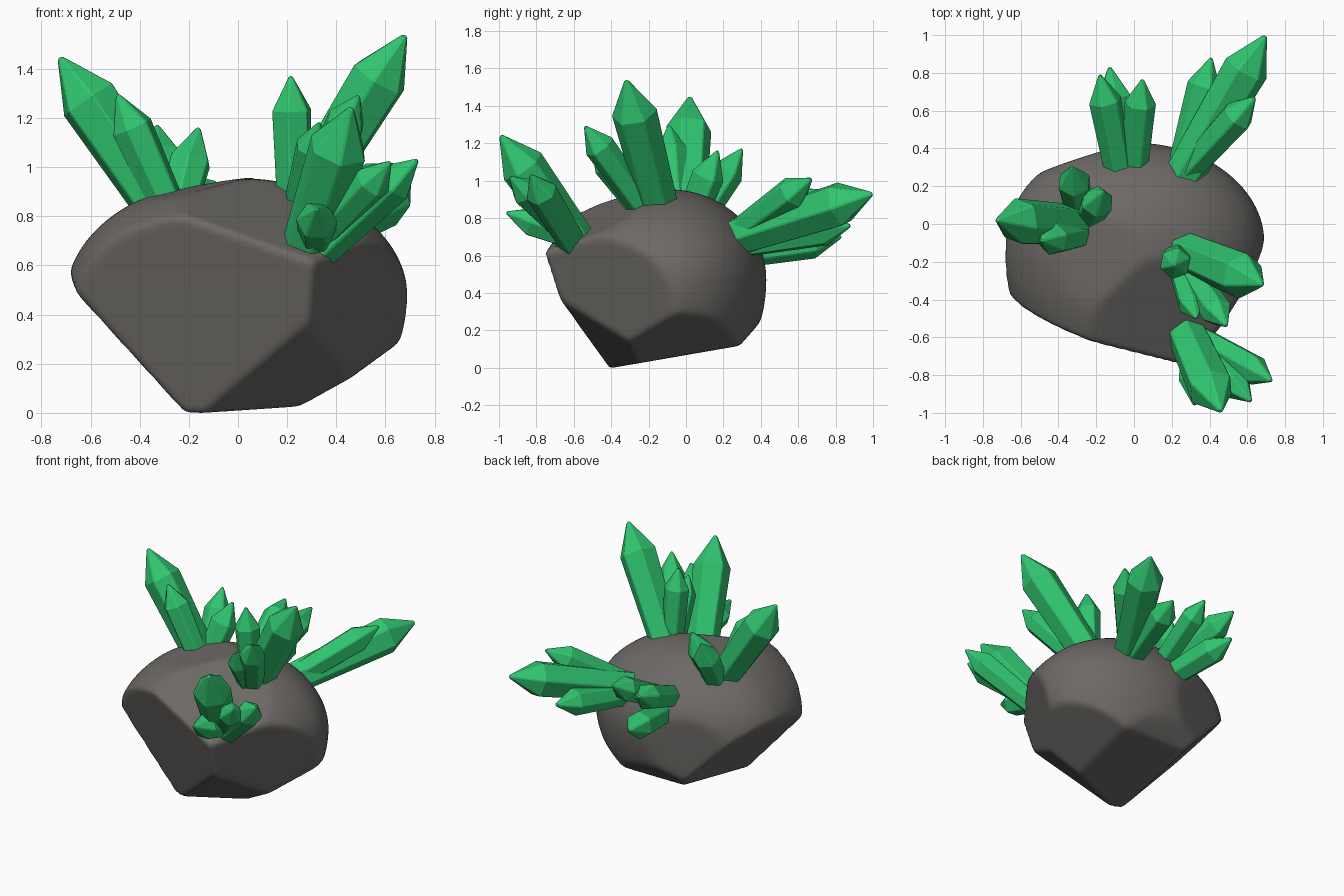
import bpy, bmesh, math
from mathutils import Vector

if "Cube" in bpy.data.objects:
    bpy.data.objects.remove(bpy.data.objects["Cube"])

green = bpy.data.materials.new("green_crystal")
green.diffuse_color = (0.03, 0.56, 0.16, 1)
green.use_nodes = True
green.node_tree.nodes["Principled BSDF"].inputs["Base Color"].default_value = green.diffuse_color
stone = bpy.data.materials.new("stone")
stone.diffuse_color = (0.15, 0.14, 0.13, 1)
stone.use_nodes = True
stone.node_tree.nodes["Principled BSDF"].inputs["Base Color"].default_value = stone.diffuse_color


def add_object(name, bm, mat):
    bmesh.ops.recalc_face_normals(bm, faces=bm.faces)
    me = bpy.data.meshes.new(name)
    bm.to_mesh(me)
    bm.free()
    me.materials.append(mat)
    ob = bpy.data.objects.new(name, me)
    bpy.context.collection.objects.link(ob)
    return ob


# Boulder: lopsided ellipsoid chipped by flat planes with softened edges
CENTER = Vector((0, -0.1, 0.47))
CUTS = [  # outward normal, point on the plane
    ((-0.32, -0.90, -0.27), (0.12, -0.715, 0.69)),  # front
    ((0.82, -0.53, -0.23), (0.35, -0.68, 0.60)),    # front right
    ((0.28, -0.59, -0.76), (0.34, -0.58, 0.31)),    # lower front
    ((0.0, 0.17, -0.985), (-0.10, -0.40, 0.0)),     # base
    ((0.50, 0.10, -0.86), (0.25, -0.30, 0.02)),     # lower right
    ((-0.72, 0.15, -0.66), (-0.665, -0.30, 0.51)),  # lower left
    ((-0.30, 0.93, -0.05), (-0.15, 0.385, 0.42)),   # back
    ((0.0, 0.75, -0.66), (0.0, 0.35, 0.19)),        # lower back
    ((0.20, -0.44, 0.88), (0.15, -0.22, 0.92)),     # upper front
    ((-0.20, -0.06, 0.98), (-0.20, -0.15, 0.91)),   # top
]
planes = []
for n, p in CUTS:
    n = Vector(n).normalized()
    planes.append((n, n.dot(Vector(p) - CENTER)))

SHARP = 90
bm = bmesh.new()
bmesh.ops.create_icosphere(bm, subdivisions=6, radius=1)
for v in bm.verts:
    d = v.co.normalized()
    ax = 0.69 if d.x > 0 else 0.70
    ay = 0.53 if d.y > 0 else 0.80
    az = 0.485 if d.z > 0 else 0.65
    inv = [math.sqrt((d.x / ax) ** 2 + (d.y / ay) ** 2 + (d.z / az) ** 2)]
    inv += [max(0, n.dot(d) / dist) for n, dist in planes]
    top = max(inv)
    soft = top * sum((i / top) ** SHARP for i in inv) ** (1 / SHARP)
    v.co = CENTER + d / soft
low = min(v.co.z for v in bm.verts)
for v in bm.verts:
    v.co.z -= low * max(0, 1 - v.co.z / 0.5)
for f in bm.faces:
    f.smooth = True
add_object("boulder", bm, stone)


# Crystal: six-sided column widening to a shoulder, then a blunt point
def crystal(name, base, tip, r, turn):
    base, tip = Vector(base), Vector(tip)
    axis = tip - base
    length = axis.length
    rot = axis.to_track_quat('Z', 'Y')
    bm = bmesh.new()
    rings = []
    for rad, h in ((0.85 * r, -0.03), (r, length - 1.65 * r), (0.1 * r, length)):
        ring = []
        for k in range(6):
            a = turn + k * math.tau / 6
            ring.append(bm.verts.new(
                base + rot @ Vector((rad * math.cos(a), rad * math.sin(a), h))))
        rings.append(ring)
    for lo, hi in zip(rings, rings[1:]):
        for k in range(6):
            j = (k + 1) % 6
            bm.faces.new((lo[k], lo[j], hi[j], hi[k]))
    bm.faces.new(rings[0][::-1])
    bm.faces.new(rings[-1])
    ob = add_object(name, bm, green)
    bev = ob.modifiers.new("worn_edges", 'BEVEL')
    bev.width = 0.006
    bev.segments = 1


# Clusters: (base, tip, radius) for each crystal
CLUSTERS = {
    "left_crystal": [
        ((-0.29, 0.0, 0.80), (-0.725, 0.02, 1.445), 0.125),
        ((-0.27, -0.05, 0.80), (-0.49, -0.09, 1.295), 0.088),
        ((-0.25, 0.03, 0.80), (-0.16, 0.17, 1.16), 0.09),
        ((-0.29, 0.06, 0.78), (-0.33, 0.30, 1.17), 0.09),
    ],
    "top_crystal": [
        ((0.25, -0.14, 0.84), (0.68, -0.32, 1.535), 0.125),
        ((0.23, -0.17, 0.80), (0.215, -0.22, 1.37), 0.085),
        ((0.26, -0.20, 0.82), (0.49, -0.54, 1.29), 0.085),
        ((0.24, -0.22, 0.82), (0.33, -0.50, 1.18), 0.075),
    ],
    "front_crystal": [
        ((0.28, -0.59, 0.68), (0.46, -0.99, 1.24), 0.125),
        ((0.35, -0.61, 0.67), (0.73, -0.83, 1.03), 0.088),
        ((0.32, -0.60, 0.70), (0.32, -0.96, 0.83), 0.085),
        ((0.32, -0.61, 0.70), (0.62, -0.94, 1.02), 0.08),
    ],
    "back_right_crystal": [
        ((0.27, 0.27, 0.70), (0.695, 0.995, 0.93), 0.125),
        ((0.28, 0.28, 0.72), (0.64, 0.67, 1.01), 0.092),
        ((0.25, 0.28, 0.66), (0.41, 0.88, 0.76), 0.092),
    ],
    "back_crystal": [
        ((-0.08, 0.27, 0.72), (-0.18, 0.79, 0.94), 0.09),
        ((-0.04, 0.27, 0.61), (-0.13, 0.83, 0.70), 0.095),
        ((0.0, 0.27, 0.70), (0.045, 0.765, 0.95), 0.085),
    ],
}
for name, parts in CLUSTERS.items():
    for i, (base, tip, r) in enumerate(parts):
        crystal(f"{name}_{i + 1}", base, tip, r, 0.25 + 0.37 * i)
